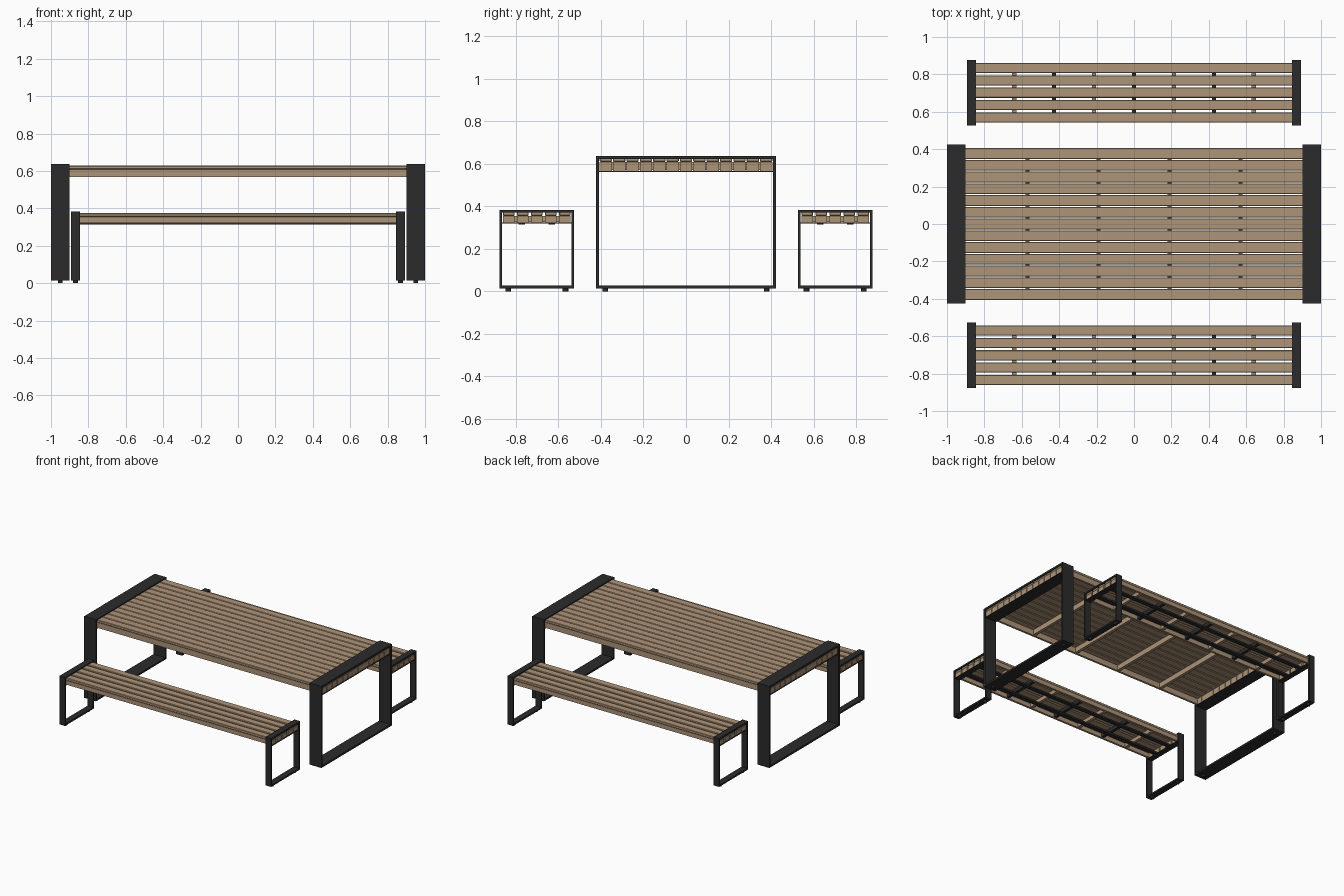
import bpy, bmesh, math
from mathutils import Matrix, Vector

if "Cube" in bpy.data.objects:
    bpy.data.objects.remove(bpy.data.objects["Cube"])


def material(name, rgb):
    m = bpy.data.materials.new(name)
    m.diffuse_color = (*rgb, 1)
    m.use_nodes = True
    m.node_tree.nodes["Principled BSDF"].inputs["Base Color"].default_value = m.diffuse_color
    return m


WOOD = material("oak_wood", (0.42, 0.295, 0.19))
METAL = material("black_metal", (0.024, 0.024, 0.025))


def add_box(bm, x0, x1, y0, y1, z0, z1):
    mat = Matrix.Translation(((x0 + x1) / 2, (y0 + y1) / 2, (z0 + z1) / 2))
    mat = mat @ Matrix.Diagonal((x1 - x0, y1 - y0, z1 - z0, 1))
    bmesh.ops.create_cube(bm, size=1, matrix=mat)


def finish(name, bm, mat, bevel=0):
    me = bpy.data.meshes.new(name)
    bm.to_mesh(me)
    bm.free()
    me.materials.append(mat)
    ob = bpy.data.objects.new(name, me)
    bpy.context.collection.objects.link(ob)
    if bevel:
        b = ob.modifiers.new("edge_chamfer", 'BEVEL')
        b.width = bevel
        b.segments = 1
    return ob


def boxes(name, mat, items, bevel=0):
    bm = bmesh.new()
    for it in items:
        add_box(bm, *it)
    return finish(name, bm, mat, bevel)


def loop_frame(name, x0, x1, yc, half, z0, z1, t):
    """Rectangular hoop in the YZ plane, extruded along x."""
    bm = bmesh.new()

    def ring(x, h, a, b):
        return [bm.verts.new((x, yc + s * h, z))
                for s, z in ((-1, a), (1, a), (1, b), (-1, b))]
    o0, o1 = ring(x0, half, z0, z1), ring(x1, half, z0, z1)
    i0 = ring(x0, half - t, z0 + t, z1 - t)
    i1 = ring(x1, half - t, z0 + t, z1 - t)
    for k in range(4):
        n = (k + 1) % 4
        for a, b in ((o0, o1), (i1, i0), (i0, o0), (o1, i1)):
            bm.faces.new((a[k], a[n], b[n], b[k]))
    bmesh.ops.recalc_face_normals(bm, faces=bm.faces)
    return finish(name, bm, METAL)


def build(name, yc, xo, xi, half, top, under, t, count, gap, margin,
          wood_bars, metal_bars, foot_y):
    # end hoops and feet
    for side, s in (("left", -1), ("right", 1)):
        a, b = sorted((s * xi, s * xo))
        loop_frame(f"{name}_{side}_leg_hoop", a, b, yc, half, 0.014, top, t)
        bm = bmesh.new()
        for fy in (-foot_y, foot_y):
            bmesh.ops.create_cone(
                bm, cap_ends=True, segments=16, radius1=0.013, radius2=0.013,
                depth=0.016,
                matrix=Matrix.Translation((s * (xi + xo) / 2, yc + fy, 0.008)))
        finish(f"{name}_{side}_feet", bm, METAL)

    # slats, with deeper blocks below each slat end
    w = half - margin
    pitch = (2 * w + gap) / count
    slat_top, slat_low = top - 0.008, top - 0.027
    xe = xo - 0.008
    slats, ends = [], []
    for i in range(count):
        y0 = yc - w + i * pitch
        y1 = y0 + pitch - gap
        slats.append((-xe, xe, y0, y1, slat_low, slat_top))
        for s in (-1, 1):
            a, b = sorted((s * xi, s * xe))
            ends.append((a, b, y0, y1, under, slat_low))
    boxes(f"{name}_slats", WOOD, slats, 0.003)
    boxes(f"{name}_slat_end_blocks", WOOD, ends)

    # side aprons
    boxes(f"{name}_side_aprons", WOOD,
          [(-xi, xi, yc - w, yc - w + 0.016, under, slat_low),
           (-xi, xi, yc + w - 0.016, yc + w, under, slat_low)])

    # cross bars
    for kind, xs, mat in (("wood", wood_bars, WOOD), ("metal", metal_bars, METAL)):
        if xs:
            boxes(f"{name}_{kind}_crossbars", mat,
                  [(x - 0.011, x + 0.011, yc - w + 0.016, yc + w - 0.016,
                    under + 0.004, slat_low) for x in xs])

    # support plates below slat ends
    boxes(f"{name}_end_plates", METAL,
          [(-xo + 0.003, -xi, yc - half + t, yc + half - t, under - 0.005, under),
           (xi, xo - 0.003, yc - half + t, yc + half - t, under - 0.005, under)])


# table
build("table", 0, 1.0, 0.9, 0.424, 0.636, 0.567, 0.014, 13, 0.005, 0.018,
      (-0.57, -0.19, 0.19, 0.57), (), 0.38)

# benches on both sides
for label, s in (("front", -1), ("back", 1)):
    yc = s * 0.702
    build(f"{label}_bench", yc, 0.893, 0.845, 0.175, 0.382, 0.323, 0.012, 5,
          0.012, 0.016, (-0.64, -0.213, 0.213, 0.64), (-0.427, 0, 0.427), 0.135)
    # lengthwise metal rails below the seat
    boxes(f"{label}_bench_rails", METAL,
          [(-0.845, 0.845, yc + o - 0.015, yc + o + 0.015, 0.315, 0.327)
           for o in (-0.07, 0.07)])
